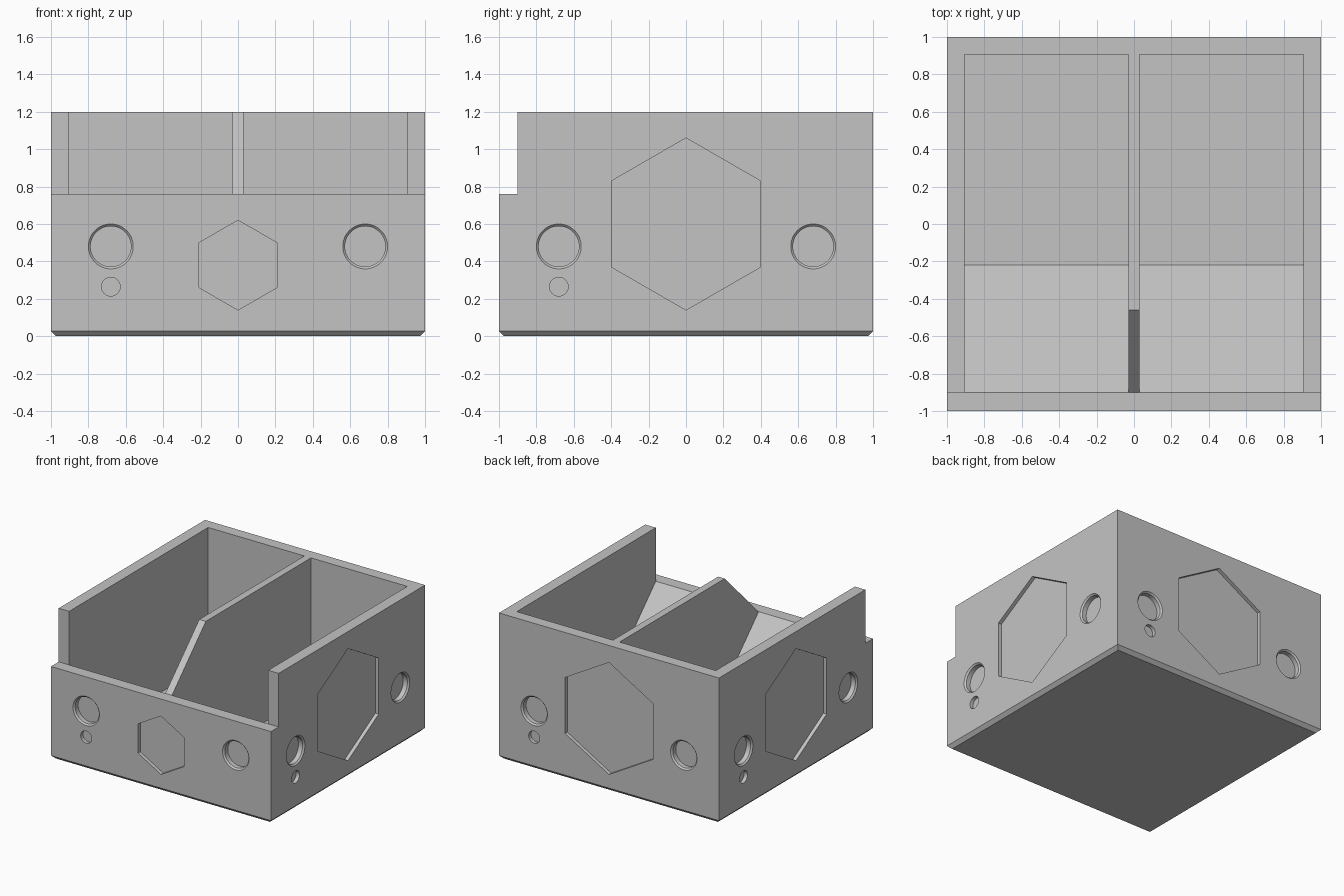
import bpy, bmesh, math
from mathutils import Matrix, Vector

if "Cube" in bpy.data.objects:
    bpy.data.objects.remove(bpy.data.objects["Cube"])

WALL, FRONT_H, TOP, FLOOR = 0.905, 0.76, 1.2, 0.08

grey = bpy.data.materials.new("light grey plastic")
grey.diffuse_color = (0.55, 0.55, 0.55, 1)
grey.use_nodes = True
grey.node_tree.nodes["Principled BSDF"].inputs["Base Color"].default_value = grey.diffuse_color


def finish(name, bm):
    bmesh.ops.recalc_face_normals(bm, faces=bm.faces)
    mesh = bpy.data.meshes.new(name)
    bm.to_mesh(mesh)
    bm.free()
    mesh.materials.append(grey)
    ob = bpy.data.objects.new(name, mesh)
    bpy.context.collection.objects.link(ob)
    return ob


def extrude_x(profile, half_width):
    """Solid from a (y, z) outline, centred on x = 0."""
    bm = bmesh.new()
    face = bm.faces.new([bm.verts.new((-half_width, y, z)) for y, z in profile])
    ext = bmesh.ops.extrude_face_region(bm, geom=[face])
    verts = [g for g in ext["geom"] if isinstance(g, bmesh.types.BMVert)]
    bmesh.ops.translate(bm, verts=verts, vec=(2 * half_width, 0, 0))
    return bm


def add_recess(bm, turn, x, z, sides, rings):
    """Turned plug sunk into one wall; rings are (radius, depth) pairs."""
    rot = Matrix.Rotation(turn * math.pi / 2, 4, 'Z')
    loops = []
    for r, depth in rings:
        loop = []
        for i in range(sides):
            a = 2 * math.pi * i / sides + math.pi / 2
            p = Vector((x + r * math.cos(a), -1 + depth, z + r * math.sin(a)))
            loop.append(bm.verts.new(rot @ p))
        loops.append(loop)
    for a, b in zip(loops, loops[1:]):
        for i in range(sides):
            j = (i + 1) % sides
            bm.faces.new((a[i], a[j], b[j], b[i]))
    bm.faces.new(loops[0])
    bm.faces.new(loops[-1][::-1])


def cut(target, cutter):
    cutter.hide_render = True
    mod = target.modifiers.new("cut", 'BOOLEAN')
    mod.operation, mod.solver, mod.object = 'DIFFERENCE', 'EXACT', cutter
    bpy.context.view_layer.objects.active = target
    bpy.ops.object.modifier_apply(modifier=mod.name)
    bpy.data.objects.remove(cutter)


# Box block with lowered front and chamfered foot
bm = extrude_x([(-1, 0), (-1, FRONT_H), (-0.9, FRONT_H), (-0.9, TOP), (1, TOP), (1, 0)], 1)
foot = [e for e in bm.edges if all(abs(v.co.z) < 1e-5 for v in e.verts)]
bmesh.ops.bevel(bm, geom=foot, offset=0.028, segments=1, affect='EDGES')
box = finish("bin_body", bm)

# Hollow with a ramp rising to the front lip
ramp_end = -0.9 + FRONT_H - FLOOR
cut(box, finish("cavity_cutter", extrude_x(
    [(-1.1, FRONT_H + 0.2), (ramp_end, FLOOR), (WALL, FLOOR), (WALL, 1.4), (-1.1, 1.4)], WALL)))

# Hexagon panels, chamfered sockets and pin holes on all four walls
bm = bmesh.new()
for turn in range(4):
    hex_r, hex_z = (0.24, 0.38) if turn == 0 else (0.46, 0.60)
    add_recess(bm, turn, 0, hex_z, 6, [(hex_r, -0.05), (hex_r, 0.03)])
    for x in (-0.68, 0.68):
        add_recess(bm, turn, x, 0.48, 48,
                   [(0.132, -0.012), (0.108, 0.012), (0.108, 0.05)])
    add_recess(bm, turn, -0.68, 0.265, 32, [(0.05, -0.05), (0.05, 0.03)])
cut(box, finish("recess_cutter", bm))

# Divider with a sloped front end
divider = finish("divider", extrude_x(
    [(-0.9, FRONT_H - 0.05), (-0.9, FRONT_H), (-0.46, TOP), (WALL, TOP),
     (WALL, FLOOR - 0.03), (-0.25, FLOOR - 0.03)], 0.03))

# Smooth only the round sockets
for ob in (box, divider):
    bpy.ops.object.select_all(action='DESELECT')
    ob.select_set(True)
    bpy.context.view_layer.objects.active = ob
    bpy.ops.object.shade_smooth_by_angle(angle=math.radians(25))
